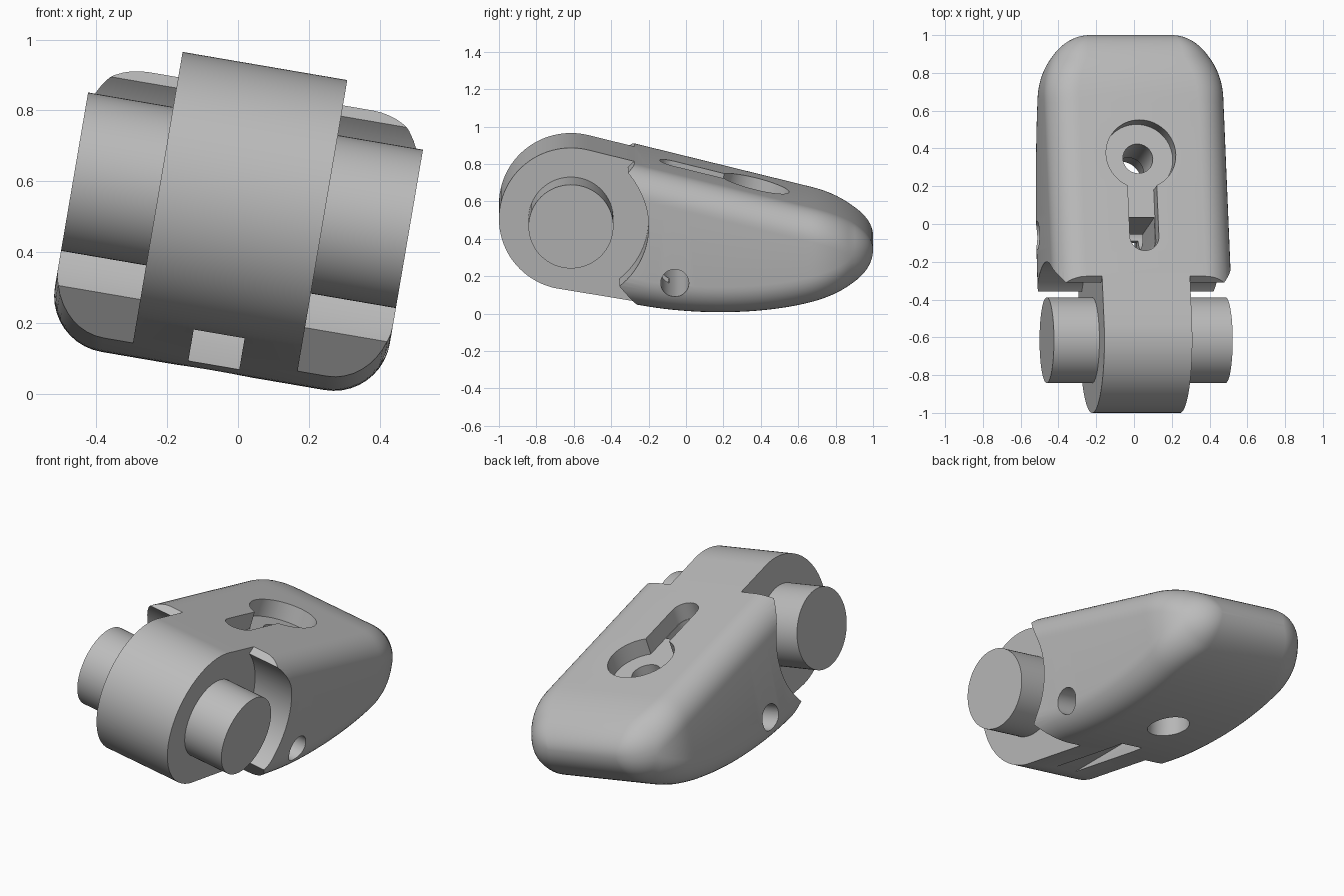
import bpy, bmesh, math
from mathutils import Matrix, Vector
from mathutils.geometry import interpolate_bezier

cube = bpy.data.objects.get("Cube")
if cube:
    bpy.data.objects.remove(cube)

SLOPE = math.radians(14)            # pitch of the flat top
ROLL = math.radians(9.7)            # the whole part leans sideways
AXIS = Vector((-0.615, 0.067))      # pin axis in the (y, z) side plane
HUB_R, SEAT_R, PIN_R = 0.385, 0.415, 0.227
HUB_HALF, BODY_HALF, PIN_HALF = 0.236, 0.48, 0.48
SIDE = Matrix(((0, 0, 1), (1, 0, 0), (0, 1, 0))).to_4x4()   # profile (y, z), extruded along x
POSE = Matrix.Translation((0, 0, 0.48)) @ Matrix.Rotation(ROLL, 4, 'Y')

grey = bpy.data.materials.new("plain grey")
grey.use_nodes = True
grey.diffuse_color = (0.5, 0.5, 0.5, 1)
grey.node_tree.nodes["Principled BSDF"].inputs["Base Color"].default_value = (0.5, 0.5, 0.5, 1)


def make_object(name, bm):
    bmesh.ops.recalc_face_normals(bm, faces=bm.faces)
    mesh = bpy.data.meshes.new(name)
    bm.to_mesh(mesh)
    bm.free()
    mesh.materials.append(grey)
    ob = bpy.data.objects.new(name, mesh)
    bpy.context.collection.objects.link(ob)
    return ob


def loft(name, rings):
    bm = bmesh.new()
    loops = [[bm.verts.new(p) for p in ring] for ring in rings]
    for a, b in zip(loops, loops[1:]):
        for i in range(len(a)):
            j = (i + 1) % len(a)
            bm.faces.new((a[i], a[j], b[j], b[i]))
    bm.faces.new(loops[0])
    bm.faces.new(loops[-1])
    return make_object(name, bm)


def prism(name, pts, lo, hi, matrix):
    return loft(name, [[matrix @ Vector((p[0], p[1], h)) for p in pts] for h in (lo, hi)])


def arc(cx, cy, r, start, end, n=48):
    angles = [math.radians(start + (end - start) * i / n) for i in range(n + 1)]
    return [Vector((cx + r * math.cos(a), cy + r * math.sin(a))) for a in angles]


def circle(cx, cy, r):
    return arc(cx, cy, r, 0, 360, 64)[:-1]


def cut(target, cutter):
    mod = target.modifiers.new("cut", 'BOOLEAN')
    mod.operation, mod.solver, mod.object = 'DIFFERENCE', 'EXACT', cutter
    bpy.context.view_layer.objects.active = target
    bpy.ops.object.modifier_apply(modifier=mod.name)
    bpy.data.objects.remove(cutter)


def finish(ob):
    ob.matrix_world = POSE
    bpy.ops.object.select_all(action='DESELECT')
    ob.select_set(True)
    bpy.context.view_layer.objects.active = ob
    bpy.ops.object.shade_smooth_by_angle(angle=math.radians(30))


# Side outline of the body: flat top, rounded nose, bowed underside
def top_plane(y):
    return (AXIS.y * math.cos(SLOPE) + AXIS.x * math.sin(SLOPE) + HUB_R
            - y * math.sin(SLOPE)) / math.cos(SLOPE)


def bezier(*pts):
    return interpolate_bezier(*[Vector(p) for p in pts], 200)


nose_top = bezier((0.68, top_plane(0.68)), (0.86, 0.095), (1, 0), (1, -0.1))
underside = bezier((-0.2, -0.392), (0.3, -0.475), (1, -0.39), (1, -0.1))


def sample(line, y):
    for a, b in zip(line, line[1:]):
        if y <= b.x:
            return a.y + (b.y - a.y) * (y - a.x) / max(b.x - a.x, 1e-9)
    return line[-1].y


def section(y):
    top = top_plane(y) if y < 0.68 else sample(nose_top, y)
    low = -0.392 - 0.167 * (y + 0.2) if y < -0.2 else sample(underside, y)
    t = max(0, (y - 0.67) / 0.33)
    half = BODY_HALF - 0.26 * (1 - math.sqrt(max(0, 1 - t * t)))
    r = min(0.16, 0.48 * (top - low))
    ring = []
    for k, (sx, z) in enumerate(((1, top - r), (-1, top - r), (-1, low + r), (1, low + r))):
        ring += arc(sx * (half - r), z, r, 90 * k, 90 * k + 90, 10)
    return [Vector((p.x, y, p.y)) for p in ring]


stations = [-1.1] + [-0.2 + 1.2 * math.sin(math.radians(89 * i / 44)) for i in range(45)]
body = loft("lever_body", [section(y) for y in stations])

# Round seats that free the hub on both sides, with radial lips above and below
seat = arc(*AXIS, SEAT_R, -51.5, 42.7)
ends = [AXIS + (p - AXIS) * 2.2 for p in (seat[-1], seat[0])]
seat_outline = seat + [ends[0], (-1.3, 1), (-1.3, -1), ends[1]]
for side in (-1, 1):
    lo, hi = sorted((side * HUB_HALF, side * 0.7))
    cut(body, prism("seat_cutter", seat_outline, lo, hi, SIDE))

# Round front of the hub, tangent to the top and the underside
front = arc(*AXIS, HUB_R, 90 - 14, 270 - 9.5, 72)
ends = [AXIS + (p - AXIS) * 2 for p in (front[-1], front[0])]
cut(body, prism("hub_cutter", front + [ends[0], (-1.4, -0.8), (-1.4, 0.9), ends[1]],
                -0.3, 0.3, SIDE))

# Keyhole recess square to the sloping top
KEY_Y = 0.37
key = Matrix.Translation((0, KEY_Y, top_plane(KEY_Y))) @ Matrix.Rotation(-SLOPE, 4, 'X')
slot_end = -0.448
neck = math.degrees(math.asin(0.078 / 0.187))
keyhole = arc(0, 0, 0.187, -90 + neck, 270 - neck) + arc(0, slot_end, 0.078, 180, 360, 24)
cut(body, prism("keyhole_cutter", keyhole, -0.1, 0.2, key))

# Shaft at the slot end, and the screw hole with its wider mouth below
shaft = [(0.075, -0.32), (-0.075, -0.32)] + arc(0, slot_end, 0.075, 180, 360, 24)
cut(body, prism("shaft_cutter", shaft, -0.68, 0.1, key))
cut(body, prism("screw_cutter", circle(0, 0, 0.08), -1, 0.1, key))
cut(body, prism("mouth_cutter", circle(0, 0, 0.115), -1, -0.4, key))

# Shallow channel under the hub and the cross hole through both sides
channel = [(-0.9, -0.316), (-0.1, -0.316), (-0.1, -0.6), (-0.9, -0.6)]
cut(body, prism("channel_cutter", channel, -0.073, 0.073, SIDE))
cut(body, prism("cross_cutter", circle(-0.06, -0.24, 0.075), -0.7, 0.7, SIDE))
finish(body)

# Hinge pins
for name, side in (("left_pin", 1), ("right_pin", -1)):
    lo, hi = sorted((side * 0.2, side * PIN_HALF))
    finish(prism(name, circle(*AXIS, PIN_R), lo, hi, SIDE))
